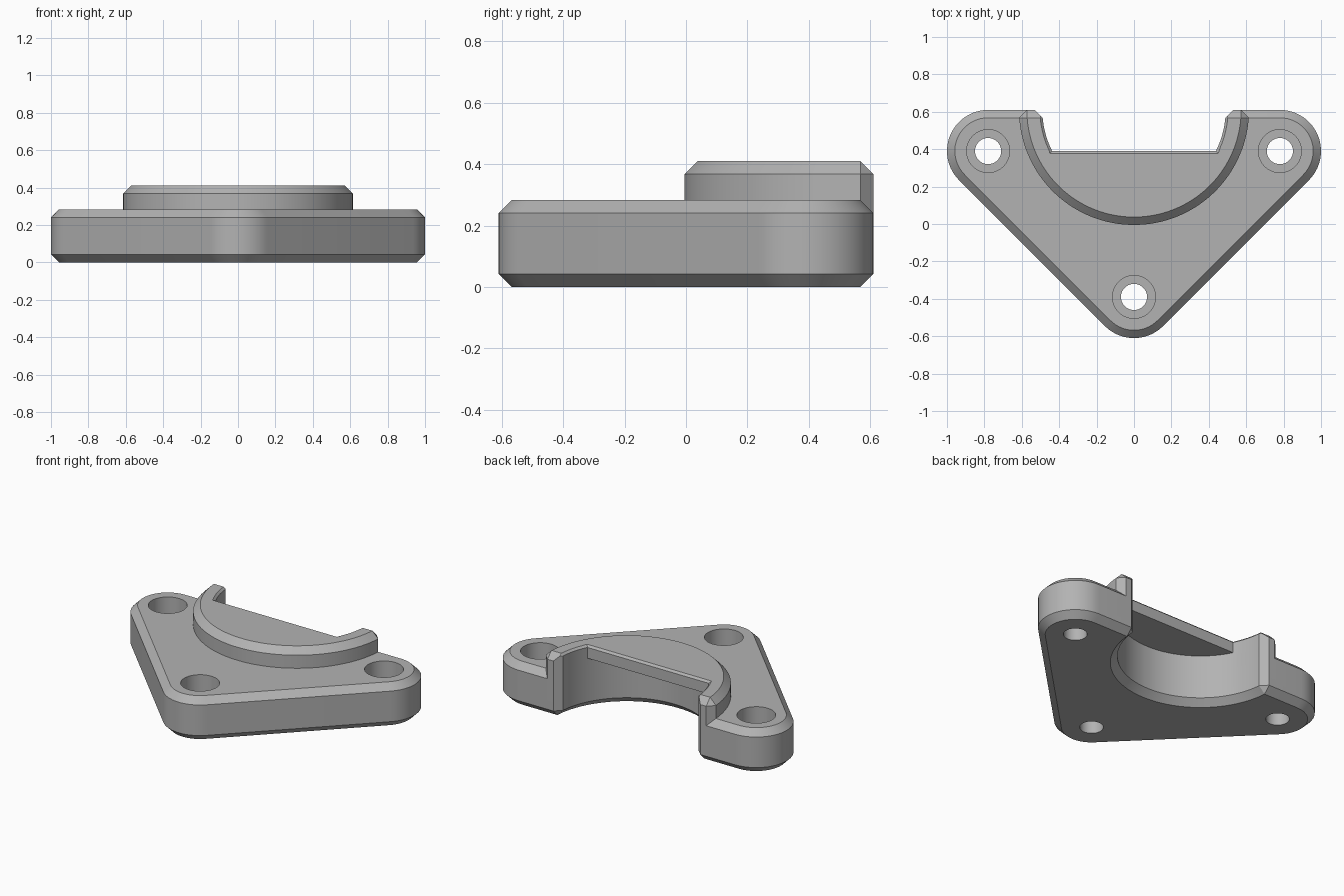
import bpy, bmesh
from math import asin, sin, cos, radians, pi

cube = bpy.data.objects.get("Cube")
if cube:
    bpy.data.objects.remove(cube, do_unlink=True)

BACK = 0.61          # back face, also the centre line of the round hub
CH = 0.042           # main chamfer
PLATE_TOP, HUB_TOP = 0.283, 0.41
CORNER, R_CORNER = 0.78, 0.22
R_HUB, R_CAVITY = 0.615, 0.49
ROOF_EDGE, ROOF_UNDER, LIP = 0.39, 0.327, 0.013
HOLES = [(CORNER, 0.39), (-CORNER, 0.39), (0, -0.39)]

grey = bpy.data.materials.new("plain_grey")
grey.use_nodes = True
grey.diffuse_color = (0.45, 0.45, 0.45, 1)
grey.node_tree.nodes["Principled BSDF"].inputs["Base Color"].default_value = grey.diffuse_color


def span(a, b, n):
    return [a + (b - a) * i / n for i in range(n + 1)]


def loft(name, levels):
    """Solid through stacked outlines, given as (z, points) pairs."""
    bm = bmesh.new()
    rings = [[bm.verts.new((x, y, z)) for x, y in pts] for z, pts in levels]
    for low, high in zip(rings, rings[1:]):
        n = len(low)
        for i in range(n):
            j = (i + 1) % n
            bm.faces.new((low[i], low[j], high[j], high[i]))
    bm.faces.new(rings[0][::-1])
    bm.faces.new(rings[-1])
    bmesh.ops.remove_doubles(bm, verts=bm.verts, dist=1e-5)
    bmesh.ops.recalc_face_normals(bm, faces=bm.faces)
    mesh = bpy.data.meshes.new(name)
    bm.to_mesh(mesh)
    bm.free()
    mesh.materials.append(grey)
    ob = bpy.data.objects.new(name, mesh)
    bpy.context.collection.objects.link(ob)
    return ob


def combine(target, tool, operation):
    """Apply a boolean and discard the tool."""
    tool.hide_render = True
    mod = target.modifiers.new("combine", 'BOOLEAN')
    mod.operation, mod.object, mod.solver = operation, tool, 'EXACT'
    bpy.context.view_layer.objects.active = target
    bpy.ops.object.modifier_apply(modifier=mod.name)
    bpy.data.objects.remove(tool, do_unlink=True)


def polar(cx, cy, r, angles):
    return [(cx + r * cos(a), cy + r * sin(a)) for a in angles]


def quarter(r, stop, n):
    """Arc on the +x side, from just short of the back face to an angle."""
    return polar(0, BACK, r, [-a for a in span(asin(CH / r), stop, n)])


def mirrored(half):
    return half + [(-x, y) for x, y in reversed(half)]


# Triangular plate with rounded corners and chamfered rims
def plate_outline(inset):
    pts = []
    for (cx, cy), start, end in zip(HOLES, (-45, 90, 225), (90, 225, 315)):
        pts += polar(cx, cy, R_CORNER - inset, span(radians(start), radians(end), 20))
    return pts


body = loft("mounting_bracket", [
    (0, plate_outline(CH)), (CH, plate_outline(0)),
    (PLATE_TOP - CH, plate_outline(0)), (PLATE_TOP, plate_outline(CH))])


# Half-round hub, chamfered on top and at its back ends
def hub_outline(inset):
    arc = quarter(R_HUB - inset, pi / 2, 32)[:-1]
    tip = arc[0] if inset else (R_HUB - CH, BACK)
    return mirrored([tip] + arc)


hub = loft("hub", [(0.1, hub_outline(0)), (HUB_TOP - CH, hub_outline(0)),
                   (HUB_TOP, hub_outline(CH))])
combine(body, hub, 'UNION')

# Cavity under the roof, flared at the bottom and at the back
EDGE_ANGLE = asin((BACK - ROOF_EDGE) / R_CAVITY)


def cavity_outline(grow, with_front=True):
    r = R_CAVITY + grow
    side = quarter(r, EDGE_ANGLE, 8)
    flare = [(side[0][0] + 0.1, side[0][1] + 0.1)]
    if with_front:
        side += polar(0, BACK, r, [-a for a in span(EDGE_ANGLE, pi / 2, 24)])[1:-1]
    else:
        side[-1] = (side[-1][0], ROOF_EDGE - grow)
    return mirrored(flare + side)


cavity = loft("cavity_cutter", [
    (-CH, cavity_outline(2 * CH)), (CH, cavity_outline(0)),
    (ROOF_UNDER, cavity_outline(0))])
combine(body, cavity, 'DIFFERENCE')

# Opening behind the roof edge, with a fine chamfered lip
opening = loft("opening_cutter", [
    (0.3, cavity_outline(0, False)), (HUB_TOP - LIP, cavity_outline(0, False)),
    (HUB_TOP + LIP, cavity_outline(2 * LIP, False))])
combine(body, opening, 'DIFFERENCE')

# Counterbored screw holes
for x, y in HOLES:
    for r, low in ((0.07, -0.1), (0.115, 0.14)):
        circle = polar(x, y, r, span(0, 2 * pi, 40)[:-1])
        combine(body, loft("hole_cutter", [(low, circle), (0.5, circle)]), 'DIFFERENCE')

# Smooth curved walls, crisp chamfers
bpy.ops.object.select_all(action='DESELECT')
body.select_set(True)
bpy.context.view_layer.objects.active = body
bpy.ops.object.shade_smooth_by_angle(angle=radians(25))
